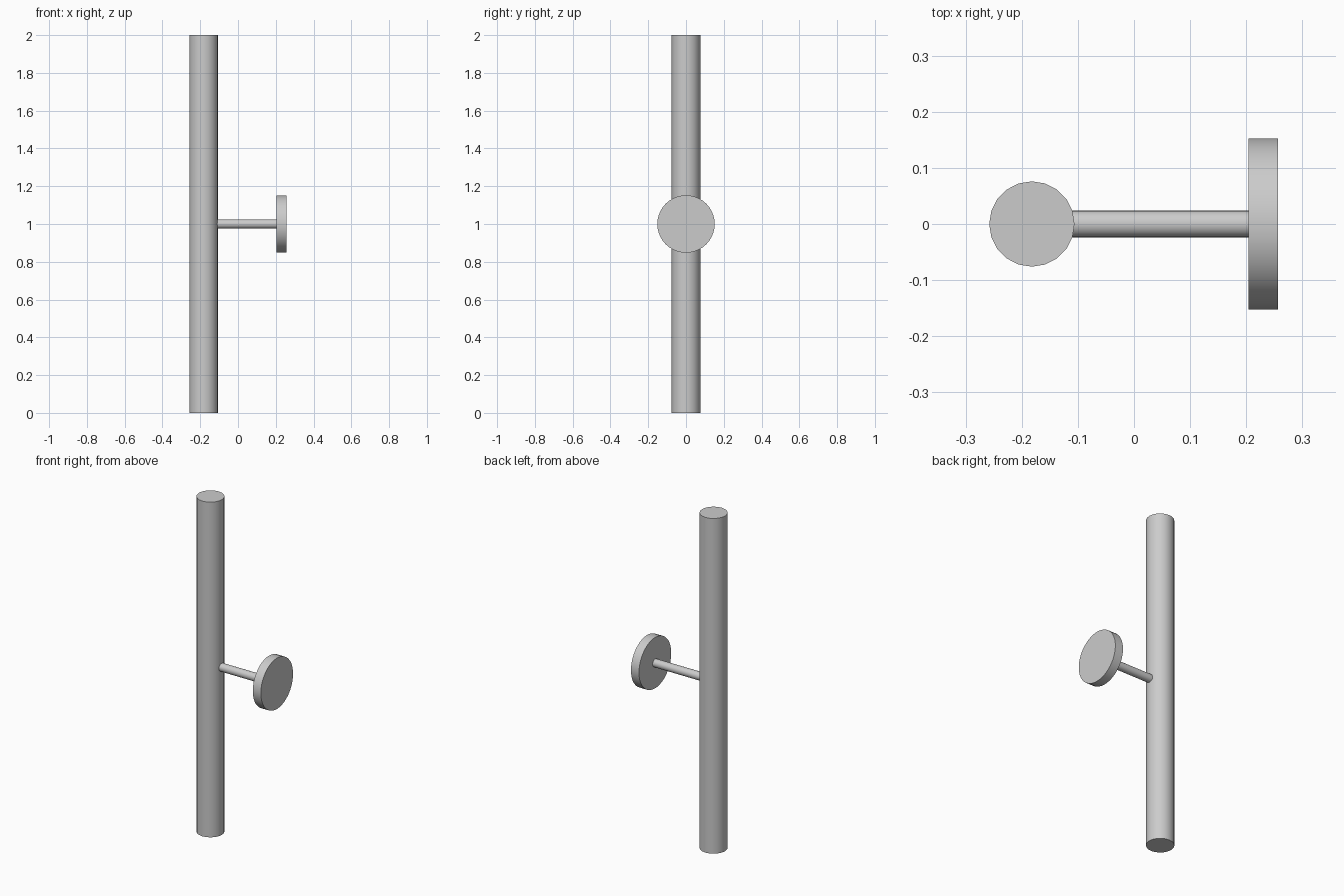
import bpy
from math import pi, radians

cube = bpy.data.objects.get("Cube")
if cube:
    bpy.data.objects.remove(cube)

# Single grey finish
grey = bpy.data.materials.new("satin_grey")
grey.use_nodes = True
color = (0.6, 0.6, 0.6, 1)
grey.diffuse_color = color
grey.node_tree.nodes["Principled BSDF"].inputs["Base Color"].default_value = color


def cylinder(name, radius, length, location, sides, sideways=False):
    rotation = (0, pi / 2, 0) if sideways else (0, 0, 0)
    bpy.ops.mesh.primitive_cylinder_add(
        vertices=sides, radius=radius, depth=length,
        location=location, rotation=rotation)
    obj = bpy.context.object
    obj.name = name
    obj.data.materials.append(grey)
    bpy.ops.object.shade_smooth_by_angle(angle=radians(40))
    return obj


# Upright grip bar
cylinder("handle_bar", 0.076, 2.0, (-0.182, 0, 1), 20)

# Stem from the bar to the mounting plate
stem_start, plate_start, plate_end = -0.112, 0.204, 0.257
cylinder("stem", 0.024, plate_start - stem_start,
         ((stem_start + plate_start) / 2, 0, 1), 20, sideways=True)

# Round mounting plate
cylinder("mounting_plate", 0.152, plate_end - plate_start,
         ((plate_start + plate_end) / 2, 0, 1), 40, sideways=True)
